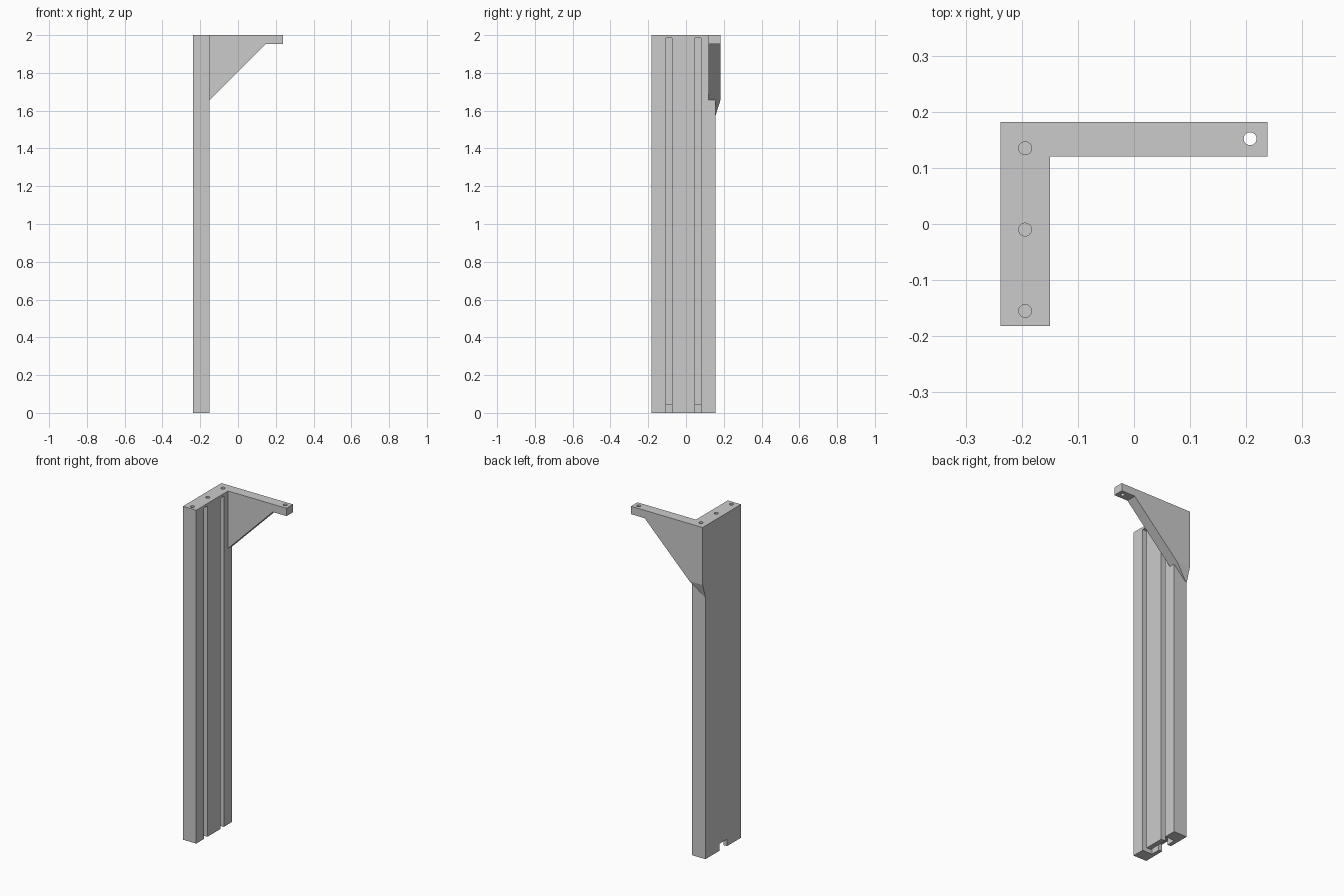
import bpy
import bmesh
from mathutils import Vector

if "Cube" in bpy.data.objects:
    bpy.data.objects.remove(bpy.data.objects["Cube"], do_unlink=True)

# Single grey finish
grey = bpy.data.materials.new("plain_grey")
grey.use_nodes = True
grey.diffuse_color = (0.6, 0.6, 0.6, 1)
grey.node_tree.nodes["Principled BSDF"].inputs["Base Color"].default_value = grey.diffuse_color

LEFT, FACE = -0.238, -0.15      # back and grooved face of the post in x
FRONT, BACK = -0.182, 0.155     # post ends in y
ARM_FRONT, ARM_BACK = 0.12, 0.182
TOP = 2.0


def finish(name, bm):
    bmesh.ops.recalc_face_normals(bm, faces=bm.faces)
    mesh = bpy.data.meshes.new(name)
    bm.to_mesh(mesh)
    bm.free()
    mesh.materials.append(grey)
    obj = bpy.data.objects.new(name, mesh)
    bpy.context.scene.collection.objects.link(obj)
    return obj


def box(name, low, high):
    low, high = Vector(low), Vector(high)
    bm = bmesh.new()
    bmesh.ops.create_cube(bm, size=1)
    for v in bm.verts:
        v.co = (low + high) / 2 + v.co * (high - low)
    return finish(name, bm)


def cylinder(name, x, y, low, high, radius):
    bm = bmesh.new()
    bmesh.ops.create_cone(bm, cap_ends=True, segments=32, radius1=radius,
                          radius2=radius, depth=high - low)
    bmesh.ops.translate(bm, verts=bm.verts, vec=(x, y, (low + high) / 2))
    return finish(name, bm)


def combine(target, other, operation):
    mod = target.modifiers.new(operation.lower(), "BOOLEAN")
    mod.operation = operation
    mod.solver = "EXACT"
    mod.object = other
    bpy.context.view_layer.objects.active = target
    bpy.ops.object.modifier_apply(modifier=mod.name)
    bpy.data.objects.remove(other, do_unlink=True)


# Tall post
post = box("grooved_post_with_arm", (LEFT, FRONT, 0), (FACE, BACK, TOP))

# Triangular arm, with its lower end sloped back into the post
profile = [(LEFT, TOP), (0.238, TOP), (0.238, 1.953), (0.147, 1.953), (LEFT, 1.567)]
bm = bmesh.new()
side = bm.faces.new([bm.verts.new((x, ARM_FRONT, z)) for x, z in profile])
extruded = bmesh.ops.extrude_face_region(bm, geom=[side])
moved = [g for g in extruded["geom"] if isinstance(g, bmesh.types.BMVert)]
bmesh.ops.translate(bm, verts=moved, vec=(0, ARM_BACK - ARM_FRONT, 0))
bmesh.ops.recalc_face_normals(bm, faces=bm.faces)
cut = bmesh.ops.bisect_plane(bm, geom=bm.verts[:] + bm.edges[:] + bm.faces[:],
                             plane_co=(0, ARM_BACK, 1.655),
                             plane_no=(0, 0.085, -0.027), clear_outer=True)
bmesh.ops.holes_fill(bm, edges=[g for g in cut["geom_cut"]
                                if isinstance(g, bmesh.types.BMEdge)])
combine(post, finish("arm", bm), "UNION")

# Two long grooves, open at the bottom
for low, high in ((-0.107, -0.075), (0.048, 0.08)):
    combine(post, box("groove", (-0.195, low, -0.1), (0, high, 1.985)), "DIFFERENCE")

# Channel under the post joining the grooves, and its outlet at the rear
combine(post, box("channel", (-0.215, -0.107, -0.1), (-0.18, 0.08, 0.042)), "DIFFERENCE")
combine(post, box("outlet", (-0.3, -0.05, -0.1), (-0.2, 0.024, 0.042)), "DIFFERENCE")

# Blind screw holes in the post and a through hole at the arm tip
for y in (-0.155, -0.01, 0.135):
    combine(post, cylinder("screw_hole", -0.194, y, 1.93, 2.1, 0.0115), "DIFFERENCE")
combine(post, cylinder("tip_hole", 0.207, 0.152, 1.9, 2.1, 0.0115), "DIFFERENCE")
